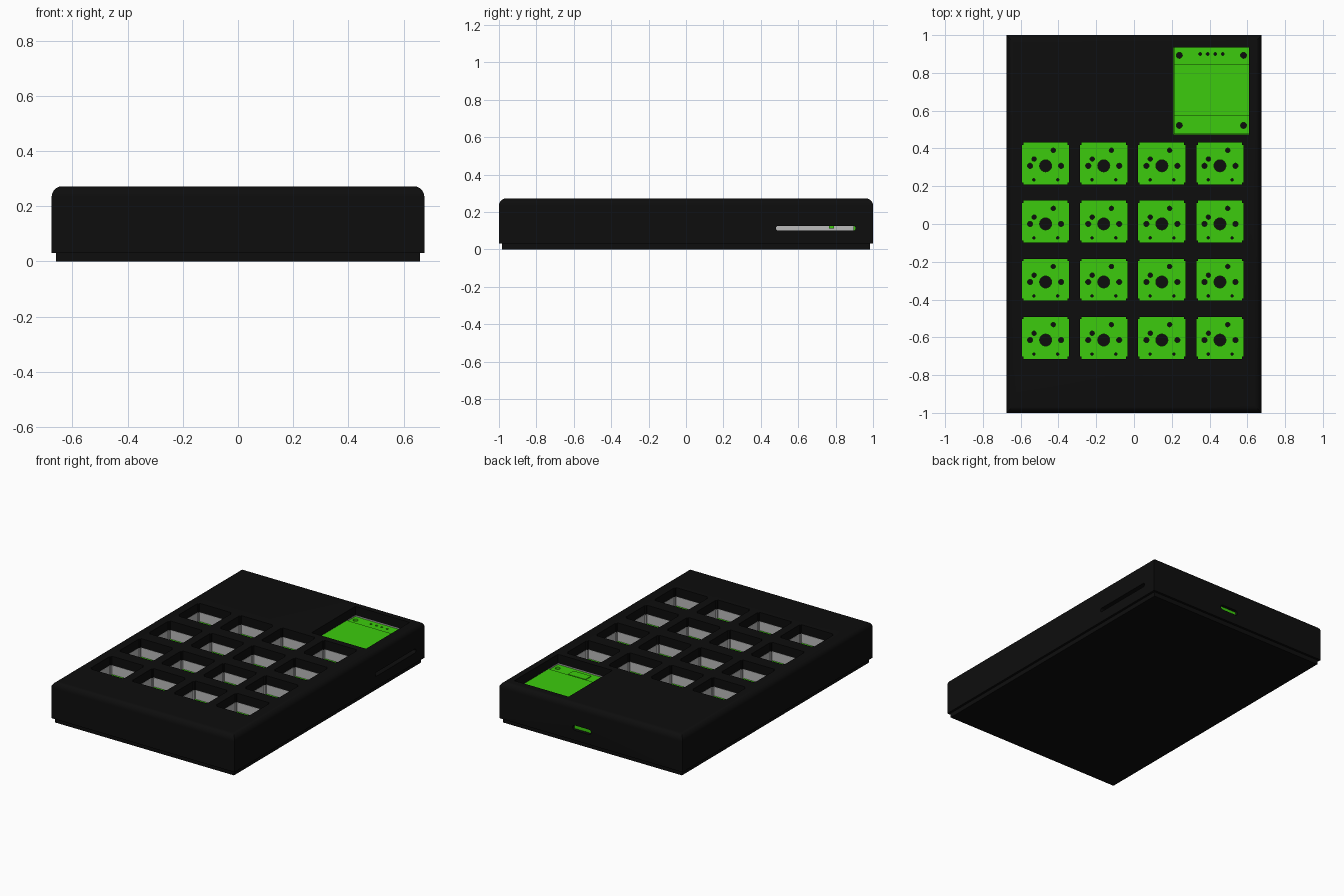
import bpy, bmesh, math

if "Cube" in bpy.data.objects:
    bpy.data.objects.remove(bpy.data.objects["Cube"])


def material(name, r, g, b):
    m = bpy.data.materials.new(name)
    m.diffuse_color = (r, g, b, 1)
    m.use_nodes = True
    m.node_tree.nodes["Principled BSDF"].inputs["Base Color"].default_value = m.diffuse_color
    return m


BLACK = material("black_plastic", 0.004, 0.004, 0.004)
GREEN = material("board_green", 0.045, 0.6, 0.004)
GRAY = material("inner_gray", 0.5, 0.5, 0.5)


def add_prism(bm, pts, z0, z1):
    """Extrude a counter-clockwise outline from z0 to z1."""
    face = bm.faces.new([bm.verts.new((x, y, z0)) for x, y in pts])
    ext = bmesh.ops.extrude_face_region(bm, geom=[face])
    for v in ext["geom"]:
        if isinstance(v, bmesh.types.BMVert):
            v.co.z = z1


def finish(bm, name, mat):
    bmesh.ops.recalc_face_normals(bm, faces=bm.faces)
    me = bpy.data.meshes.new(name)
    bm.to_mesh(me)
    bm.free()
    me.materials.append(mat)
    ob = bpy.data.objects.new(name, me)
    bpy.context.collection.objects.link(ob)
    return ob


def prisms(name, outlines, z0, z1, mat):
    bm = bmesh.new()
    for pts in outlines:
        add_prism(bm, pts, z0, z1)
    return finish(bm, name, mat)


def rect(x0, x1, y0, y1):
    return [(x0, y0), (x1, y0), (x1, y1), (x0, y1)]


def circle(x, y, r, n=16):
    return [(x + r * math.cos(2 * math.pi * i / n), y + r * math.sin(2 * math.pi * i / n)) for i in range(n)]


def stadium(a0, a1, b0, b1, n=8):
    """Slot outline with round ends along the first axis."""
    r, c = (b1 - b0) / 2, (b0 + b1) / 2
    out = []
    for cx, start in ((a1 - r, -math.pi / 2), (a0 + r, math.pi / 2)):
        for i in range(n + 1):
            t = start + math.pi * i / n
            out.append((cx + r * math.cos(t), c + r * math.sin(t)))
    return out


def cut(ob, cutter):
    mod = ob.modifiers.new("cut", 'BOOLEAN')
    mod.operation, mod.solver, mod.object = 'DIFFERENCE', 'EXACT', cutter
    bpy.context.view_layer.objects.active = ob
    bpy.ops.object.modifier_apply(modifier=mod.name)
    bpy.data.objects.remove(cutter)


# key layout
KEYS = [(-0.468 + 0.3077 * i, 0.308 - 0.3075 * j) for i in range(4) for j in range(4)]


def key_outline(x, y):
    # switch opening with small notched corners
    y += 0.012
    w, h, n, m = 0.125, 0.111, 0.008, 0.012
    return [(x - w, y - h + m), (x - w + n, y - h + m), (x - w + n, y - h),
            (x + w - n, y - h), (x + w - n, y - h + m), (x + w, y - h + m),
            (x + w, y + h - m), (x + w - n, y + h - m), (x + w - n, y + h),
            (x - w + n, y + h), (x - w + n, y + h - m), (x - w, y + h - m)]


DISPLAY = rect(0.21, 0.61, 0.475, 0.935)
OPENINGS = [key_outline(x, y) for x, y in KEYS] + [DISPLAY]
TOP, ROOF, BOARD = 0.272, 0.213, 0.15

# case shell with rounded top edges
bm = bmesh.new()
add_prism(bm, rect(-0.675, 0.675, -1, 1), 0.03, TOP)
edges = [e for e in bm.edges if all(v.co.z > 0.2 for v in e.verts)]
bmesh.ops.bevel(bm, geom=edges, offset=0.038, segments=6, profile=0.5, affect='EDGES')
case = finish(bm, "case", BLACK)
cut(case, prisms("cavity_cutter", [rect(-0.625, 0.625, -0.95, 0.95)], 0.0, ROOF, BLACK))
cut(case, prisms("opening_cutter", OPENINGS, 0.18, 0.4, BLACK))

# side slot
side = prisms("side_cutter", [stadium(0.48, 0.907, 0.10, 0.126)], 0.6, 0.75, BLACK)
for v in side.data.vertices:
    v.co = (v.co.z, v.co.x, v.co.y)
cut(case, side)
# connector slot in the back
back = prisms("back_cutter", [stadium(0.0, 0.135, 0.097, 0.13)], 0.9, 1.1, BLACK)
for v in back.data.vertices:
    v.co = (v.co.x, v.co.z, v.co.y)
back.data.flip_normals()
cut(case, back)

# inside of the case is gray
case.data.materials.clear()
case.data.materials.append(BLACK)
case.data.materials.append(GRAY)
for p in case.data.polygons:
    vs = [case.data.vertices[i].co for i in p.vertices]
    inside = all(abs(v.x) < 0.626 and abs(v.y) < 0.951 and v.z < ROOF + 0.001 for v in vs)
    p.material_index = 1 if inside else 0
bpy.ops.object.select_all(action='DESELECT')
case.select_set(True)
bpy.context.view_layer.objects.active = case
bpy.ops.object.shade_smooth_by_angle(angle=math.radians(30))

# bottom cover
prisms("bottom_cover", [rect(-0.66, 0.66, -0.985, 0.985)], 0.0, 0.03, BLACK)

# gray switch plate under the roof
plate = prisms("switch_plate", [rect(-0.62, 0.62, -0.945, 0.945)], BOARD + 0.001, ROOF - 0.001, GRAY)
cut(plate, prisms("plate_cutter", OPENINGS, 0.1, 0.3, GRAY))

# circuit board with switch holes
board = prisms("circuit_board", [rect(-0.62, 0.62, -0.945, 0.945)], 0.126, BOARD, GREEN)
HOLES = [(0, 0, 0.032), (-0.082, 0, 0.014), (0.082, 0, 0.014), (-0.061, 0.036, 0.012),
         (0.041, 0.082, 0.012), (-0.062, -0.074, 0.007), (0.064, -0.074, 0.007)]
cut(board, prisms("hole_cutter", [circle(x + a, y + b, r) for x, y in KEYS for a, b, r in HOLES],
                  0.1, 0.2, GREEN))

# connector and small part under the board
prisms("connector", [rect(0.005, 0.13, 0.895, 0.985)], 0.101, 0.126, GREEN)
prisms("small_component", [rect(0.3, 0.36, 0.765, 0.79)], 0.112, 0.126, GREEN)

# display module
display = prisms("display_board", [rect(0.2105, 0.6095, 0.476, 0.934)], 0.182, 0.205, GREEN)
corners = [(x, y) for x in (0.24, 0.58) for y in (0.522, 0.893)]
pins = [(0.35 + 0.04 * i, 0.9) for i in range(4)]
cut(display, prisms("mount_cutter", [circle(x, y, 0.016) for x, y in corners]
                    + [circle(x, y, 0.008) for x, y in pins], 0.17, 0.25, GREEN))
prisms("mount_holes", [circle(x, y, 0.0165) for x, y in corners]
       + [circle(x, y, 0.0085) for x, y in pins], 0.181, 0.19, BLACK)
prisms("display_screen", [rect(0.2105, 0.6095, 0.575, 0.845)], 0.205, 0.213, GREEN)
prisms("display_ribbon", [rect(0.345, 0.475, 0.505, 0.565)], 0.205, 0.21, GREEN)
